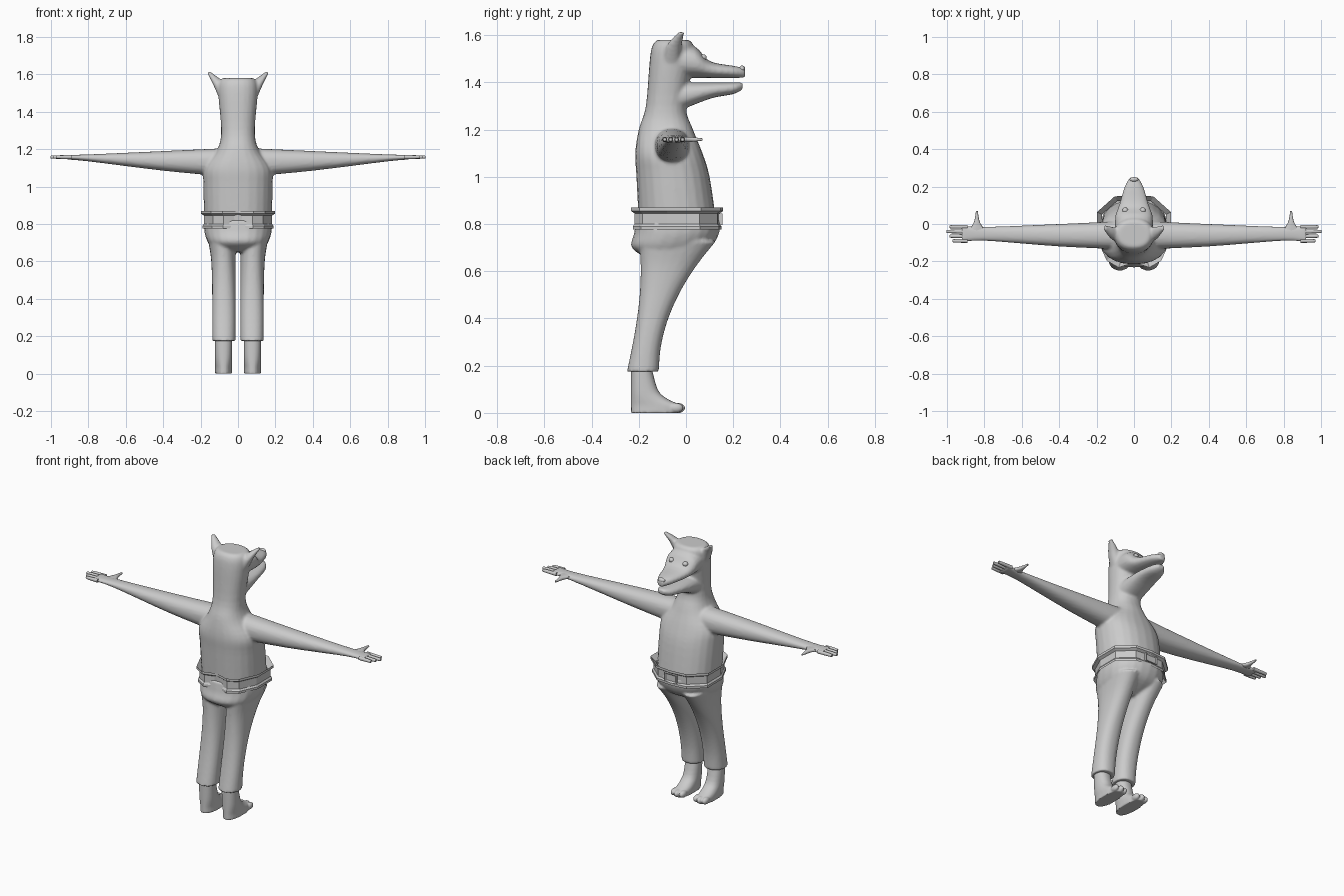
import bpy, bmesh, math
from mathutils import Matrix, Vector

if "Cube" in bpy.data.objects:
    bpy.data.objects.remove(bpy.data.objects["Cube"])

SIDES = (1, -1)
GREY = (.6, .6, .6, 1)
grey = bpy.data.materials.new("plain grey")
grey.use_nodes = True
grey.diffuse_color = GREY
grey.node_tree.nodes["Principled BSDF"].inputs["Base Color"].default_value = GREY


def blend(before, start, end, after, t):
    """Smooth curve between start and end."""
    leave, arrive = (end - before) / 2, (after - start) / 2
    ease = t * t * (3 - 2 * t)
    return (start + (end - start) * ease
            + leave * t * (1 - t) ** 2 - arrive * t * t * (1 - t))


def rounded(value, power=.88):
    """Swell a circle slightly towards a square."""
    return math.copysign(abs(value) ** power, value)


def loft(bm, axis, rings, side=1, segments=24, steps=4):
    """Closed skin through rings of (position, low u, high u, low v, high v)."""
    last = len(rings) - 1
    path = []
    for i in range(last):
        near = (rings[max(i - 1, 0)], rings[i], rings[i + 1], rings[min(i + 2, last)])
        for step in range(steps):
            path.append([blend(*values, step / steps) for values in zip(*near)])
    path.append(rings[last])
    loops = []
    for position, low_u, high_u, low_v, high_v in path:
        loop = []
        for k in range(segments):
            angle = math.tau * k / segments
            u = (low_u + high_u + (high_u - low_u) * rounded(math.cos(angle))) / 2
            v = (low_v + high_v + (high_v - low_v) * rounded(math.sin(angle))) / 2
            x, y, z = {"x": (position, u, v), "y": (u, position, v),
                       "z": (u, v, position)}[axis]
            loop.append(bm.verts.new((x * side, y, z)))
        loops.append(loop)
    bridge(bm, loops)
    bm.faces.new(loops[0])
    bm.faces.new(loops[-1])


def bridge(bm, loops):
    """Join each closed loop of vertices to the next one."""
    for lower, upper in zip(loops, loops[1:]):
        for k in range(len(lower)):
            bm.faces.new((lower[k - 1], lower[k], upper[k], upper[k - 1]))


def centred(rings):
    """Rings given as (position, half width, low, high), centred on x."""
    return [(position, -half, half, low, high) for position, half, low, high in rings]


def ball(bm, centre, size):
    bmesh.ops.create_uvsphere(bm, u_segments=16, v_segments=10, radius=1,
                              matrix=Matrix.Translation(centre) @ Matrix.Diagonal((*size, 1)))


def finish(name, bm, fuse=None, smooth=True):
    """Make the object; optionally fuse its volumes into one smooth skin."""
    bmesh.ops.recalc_face_normals(bm, faces=bm.faces)
    mesh = bpy.data.meshes.new(name)
    bm.to_mesh(mesh)
    bm.free()
    mesh.materials.append(grey)
    part = bpy.data.objects.new(name, mesh)
    bpy.context.collection.objects.link(part)
    if fuse:
        remesh = part.modifiers.new("fuse", "REMESH")
        remesh.mode = "VOXEL"
        remesh.voxel_size = fuse
        remesh.use_smooth_shade = True
        relax = part.modifiers.new("relax", "SMOOTH")
        relax.factor = .5
        relax.iterations = 3
    elif smooth:
        bpy.ops.object.select_all(action="DESELECT")
        part.select_set(True)
        bpy.context.view_layer.objects.active = part
        bpy.ops.object.shade_smooth_by_angle(angle=math.radians(40))


# Torso, neck and head
bm = bmesh.new()
loft(bm, "z", centred([
    (.8, .18, -.2, .13), (1, .185, -.21, .1), (1.1, .18, -.215, .07), (1.2, .11, -.2, .03),
    (1.3, .09, -.17, 0), (1.5, .106, -.153, .03), (1.56, .1, -.14, .03),
    (1.58, .08, -.12, .01)]))

# Upper and lower jaw, with a gap for the mouth
loft(bm, "y", centred([
    (-.05, .1, 1.42, 1.57), (.04, .1, 1.42, 1.55), (.1, .08, 1.42, 1.49),
    (.2, .05, 1.42, 1.47), (.25, .02, 1.42, 1.46)]))
loft(bm, "y", centred([
    (-.05, .08, 1.27, 1.4), (.1, .07, 1.33, 1.4), (.2, .05, 1.35, 1.4),
    (.24, .02, 1.37, 1.4)]))

# Ears, then arms tapering to flat palms
for side in SIDES:
    loft(bm, "z", [(1.47, .05, .1, -.1, -.03), (1.55, .07, .135, -.085, -.02),
                   (1.615, .15, .168, -.03, -.005)], side)
    loft(bm, "x", [(.08, -.135, .015, 1.055, 1.205), (.4, -.12, 0, 1.085, 1.19),
                   (.8, -.09, -.015, 1.135, 1.172), (.92, -.1, -.004, 1.145, 1.17)], side)
finish("body", bm, fuse=.008)

# Four fingers and a thumb on each hand
bm = bmesh.new()
palm = 1.158
for side in SIDES:
    for i in range(4):
        y = -.015 - .025 * i
        tip = 1 - .015 * abs(i - 1)
        loft(bm, "x", [(x, y - r, y + r, palm - r, palm + r)
                       for x, r in ((.89, .011), (tip - .01, .009), (tip, .005))], side, 10)
    thumb = .84
    loft(bm, "y", [(y, thumb - r, thumb + r, palm - min(r, .011), palm + min(r, .011))
                   for y, r in ((-.04, .05), (.01, .016), (.07, .005))], side, 12)
finish("fingers", bm)

# Eyes and nose
bm = bmesh.new()
for side in SIDES:
    ball(bm, (.047 * side, .072, 1.505), (.016, .016, .014))
finish("eyes", bm)
bm = bmesh.new()
ball(bm, (0, .238, 1.457), (.024, .013, .014))
finish("nose", bm)

# Trousers: hips fused with two legs that sweep forward as they rise
bm = bmesh.new()
loft(bm, "z", centred([(.82, .18, -.21, .145), (.76, .18, -.22, .14),
                       (.7, .16, -.23, .1), (.65, .12, -.16, 0)]))
leg = []
for i in range(7):
    t = i / 6
    leg.append((.175 + .55 * t, .013, .138 + .025 * t ** 6,
                -.25 + .058 * math.sin(2 * t), -.115 + .24 * t * t))
for side in SIDES:
    loft(bm, "z", leg, side)
finish("trousers", bm, fuse=.008)

# Feet with three toes
bm = bmesh.new()
middle, half = .077, .046
for side in SIDES:
    loft(bm, "z", [(z, middle - half, middle + half, -.233, front) for z, front in (
        (0, -.02), (.03, -.02), (.06, -.08), (.1, -.12), (.2, -.147))], side)
    for toe in (-1, 0, 1):
        ball(bm, (side * (middle + .03 * toe), -.033 - .008 * abs(toe), .021),
             (.017, .03, .021))
finish("feet", bm, fuse=.005)

# Faceted belt with flared rims
half_outline = [(0, .15), (.1, .14), (.19, .06), (.19, -.08), (.14, -.19),
                (.08, -.225), (0, -.2)]
outline = half_outline + [(-x, y) for x, y in half_outline[-2:0:-1]]
profile = [(.8, .9), (.776, 1), (.79, 1), (.8, .96), (.845, .96), (.855, 1.04),
           (.87, 1.04), (.84, .9)]
centre = Vector((0, -.035))
bm = bmesh.new()
rows = []
for height, scale in profile:
    spots = [centre + (Vector(point) - centre) * scale for point in outline]
    rows.append([bm.verts.new((*spot, height)) for spot in spots])
bridge(bm, rows + rows[:1])
finish("belt", bm, smooth=False)

# Buckle with a sunken middle
bm = bmesh.new()
bmesh.ops.create_cube(bm, size=1, matrix=Matrix.Translation((0, .145, .82))
                      @ Matrix.Diagonal((.08, .018, .05, 1)))
face = max(bm.faces, key=lambda f: f.calc_center_median().y)
bmesh.ops.inset_region(bm, faces=[face], thickness=.009)
bmesh.ops.translate(bm, verts=face.verts, vec=(0, -.006, 0))
finish("buckle", bm, smooth=False)
